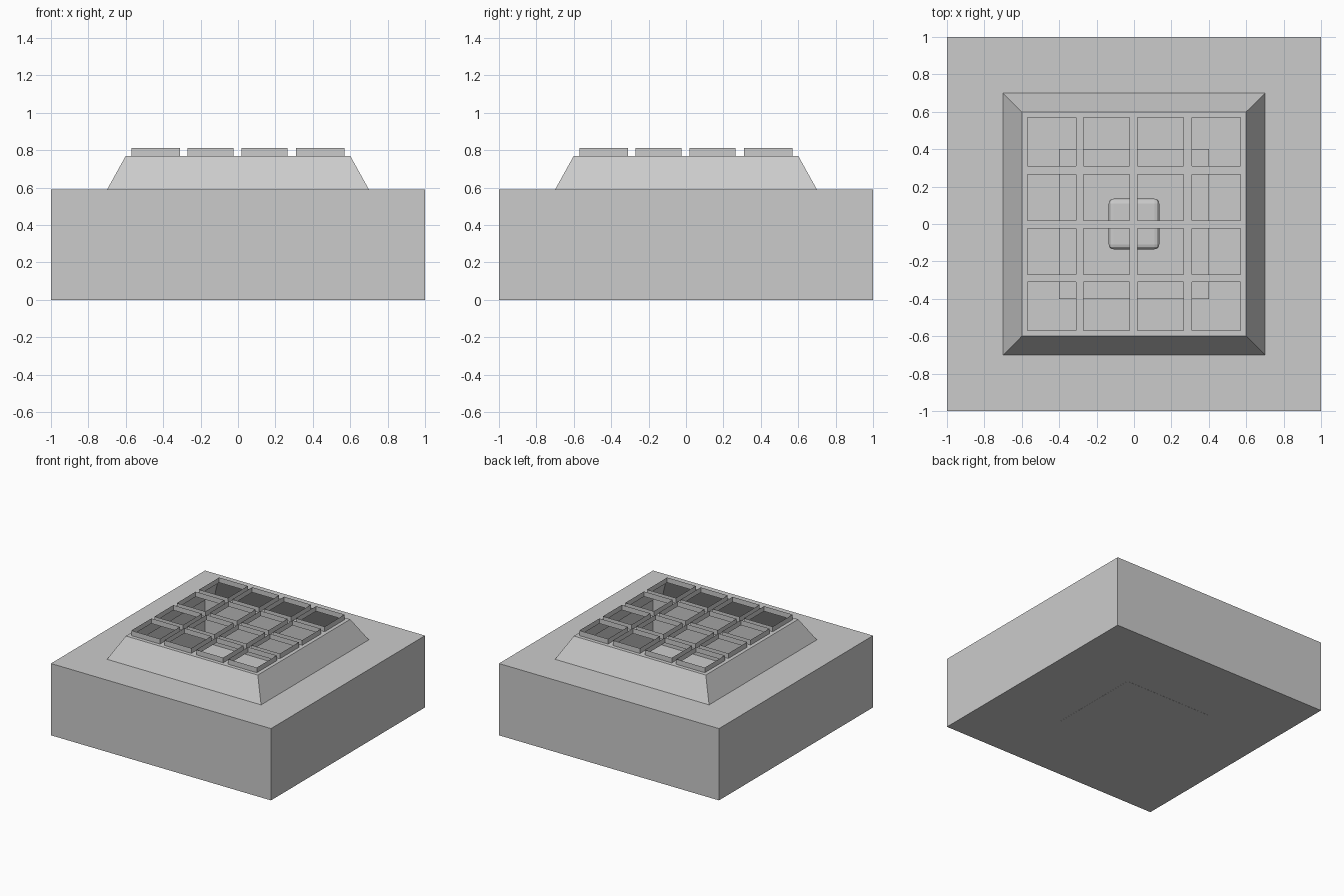
import bpy, bmesh

if "Cube" in bpy.data.objects:
    bpy.data.objects.remove(bpy.data.objects["Cube"])


def finish(bm, name):
    bmesh.ops.remove_doubles(bm, verts=bm.verts, dist=1e-5)
    mesh = bpy.data.meshes.new(name)
    bm.to_mesh(mesh)
    bm.free()
    ob = bpy.data.objects.new(name, mesh)
    bpy.context.collection.objects.link(ob)
    return ob


def ring(bm, r, z):
    return [bm.verts.new((x * r, y * r, z)) for x, y in ((-1, -1), (1, -1), (1, 1), (-1, 1))]


def bridge(bm, a, b):
    for i in range(4):
        j = (i + 1) % 4
        bm.faces.new((a[i], a[j], b[j], b[i]))


# Hollow housing: floor, walls, ledge and sloping collar
bm = bmesh.new()
rings = [ring(bm, r, z) for r, z in ((1, 0), (1, 0.59), (0.7, 0.59), (0.6, 0.77))]
bm.faces.new(rings[0][::-1])
for a, b in zip(rings, rings[1:]):
    bridge(bm, a, b)
finish(bm, "housing")

# Grille: flat lattice with sixteen openings, each with a thin raised rim
cuts = [-0.6, -0.57, -0.31, -0.27, -0.025, 0.02, 0.265, 0.31, 0.57, 0.6]
bm = bmesh.new()
for i in range(9):
    for j in range(9):
        x0, x1, y0, y1 = cuts[i], cuts[i + 1], cuts[j], cuts[j + 1]
        corners = ((x0, y0), (x1, y0), (x1, y1), (x0, y1))
        low = [bm.verts.new((x, y, 0.77)) for x, y in corners]
        if i % 2 and j % 2:
            high = [bm.verts.new((x, y, 0.812)) for x, y in corners]
            bridge(bm, low, high)
        else:
            bm.faces.new(low)
finish(bm, "grille")


def box(name, half, z0, z1):
    bm = bmesh.new()
    a, b = ring(bm, half, z0), ring(bm, half, z1)
    bm.faces.new(a[::-1])
    bm.faces.new(b)
    bridge(bm, a, b)
    return finish(bm, name)


# Plate set in the floor and a rounded block standing on it
box("floor_plate", 0.4, -0.001, 0.01)
block = box("inner_block", 0.135, 0.01, 0.28)
bevel = block.modifiers.new("bevel", "BEVEL")
bevel.width = 0.025
bevel.segments = 3
